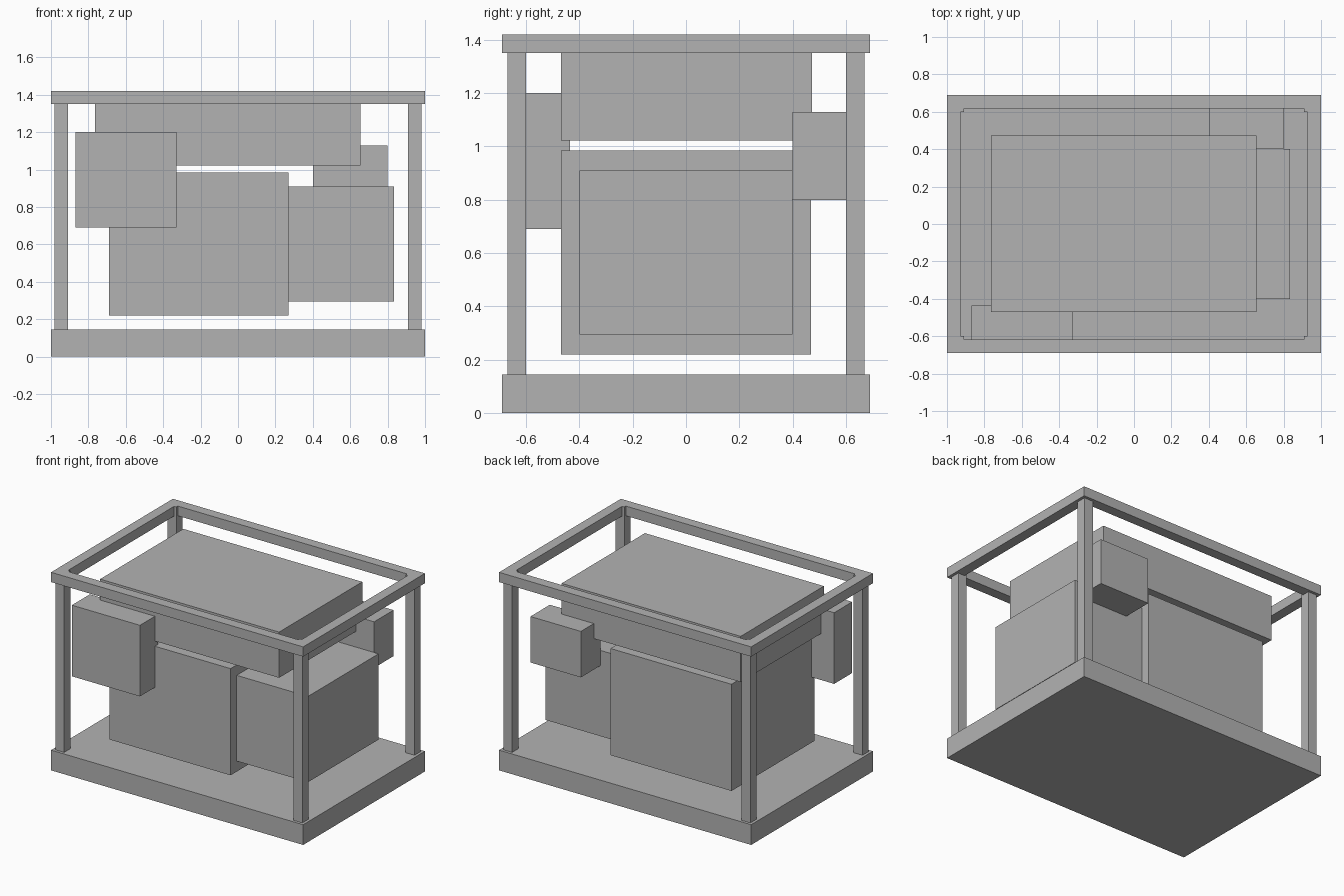
import bpy
import bmesh

default_cube = bpy.data.objects.get("Cube")
if default_cube:
    bpy.data.objects.remove(default_cube, do_unlink=True)

# Single grey finish
grey = bpy.data.materials.new("plain grey")
grey.use_nodes = True
colour = (0.45, 0.45, 0.45, 1.0)
grey.diffuse_color = colour
grey.node_tree.nodes["Principled BSDF"].inputs["Base Color"].default_value = colour


def finish(name, bm):
    bmesh.ops.recalc_face_normals(bm, faces=bm.faces)
    mesh = bpy.data.meshes.new(name)
    bm.to_mesh(mesh)
    bm.free()
    mesh.materials.append(grey)
    obj = bpy.data.objects.new(name, mesh)
    bpy.context.scene.collection.objects.link(obj)
    return obj


def box(name, xs, ys, zs):
    """Box spanning the given (low, high) ranges."""
    bm = bmesh.new()
    bmesh.ops.create_cube(bm, size=1)
    for v in bm.verts:
        v.co = [r[0] if c < 0 else r[1] for c, r in zip(v.co, (xs, ys, zs))]
    return finish(name, bm)


def ring(name, outer, inner, zs):
    """Rectangular frame with an open centre."""
    bm = bmesh.new()
    signs = ((-1, -1), (1, -1), (1, 1), (-1, 1))
    loops = [[bm.verts.new((sx * hx, sy * hy, z)) for sx, sy in signs]
             for (hx, hy), z in ((outer, zs[0]), (outer, zs[1]),
                                 (inner, zs[1]), (inner, zs[0]))]
    for a, b in zip(loops, loops[1:] + loops[:1]):
        for i in range(4):
            j = (i + 1) % 4
            bm.faces.new((a[i], a[j], b[j], b[i]))
    return finish(name, bm)


# Base slab and open top frame
box("base_slab", (-1, 1), (-0.69, 0.69), (0, 0.145))
ring("top_frame", (1, 0.69), (0.927, 0.617), (1.35, 1.42))

# Corner posts
for sx, x_name in ((-1, "right"), (1, "left")):
    for sy, y_name in ((-1, "front"), (1, "back")):
        box(f"{y_name}_{x_name}_post",
            sorted((sx * 0.91, sx * 0.98)),
            sorted((sy * 0.60, sy * 0.67)), (0.145, 1.42))

# Enclosed units
box("main_unit", (-0.69, 0.27), (-0.47, 0.47), (0.22, 0.985))
box("side_unit", (0.26, 0.835), (-0.40, 0.40), (0.295, 0.91))
box("upper_unit", (-0.765, 0.655), (-0.47, 0.473), (1.022, 1.35))
box("front_control_box", (-0.87, -0.33), (-0.64, -0.436), (0.69, 1.20))
box("back_control_box", (0.40, 0.80), (0.40, 0.62), (0.80, 1.13))
